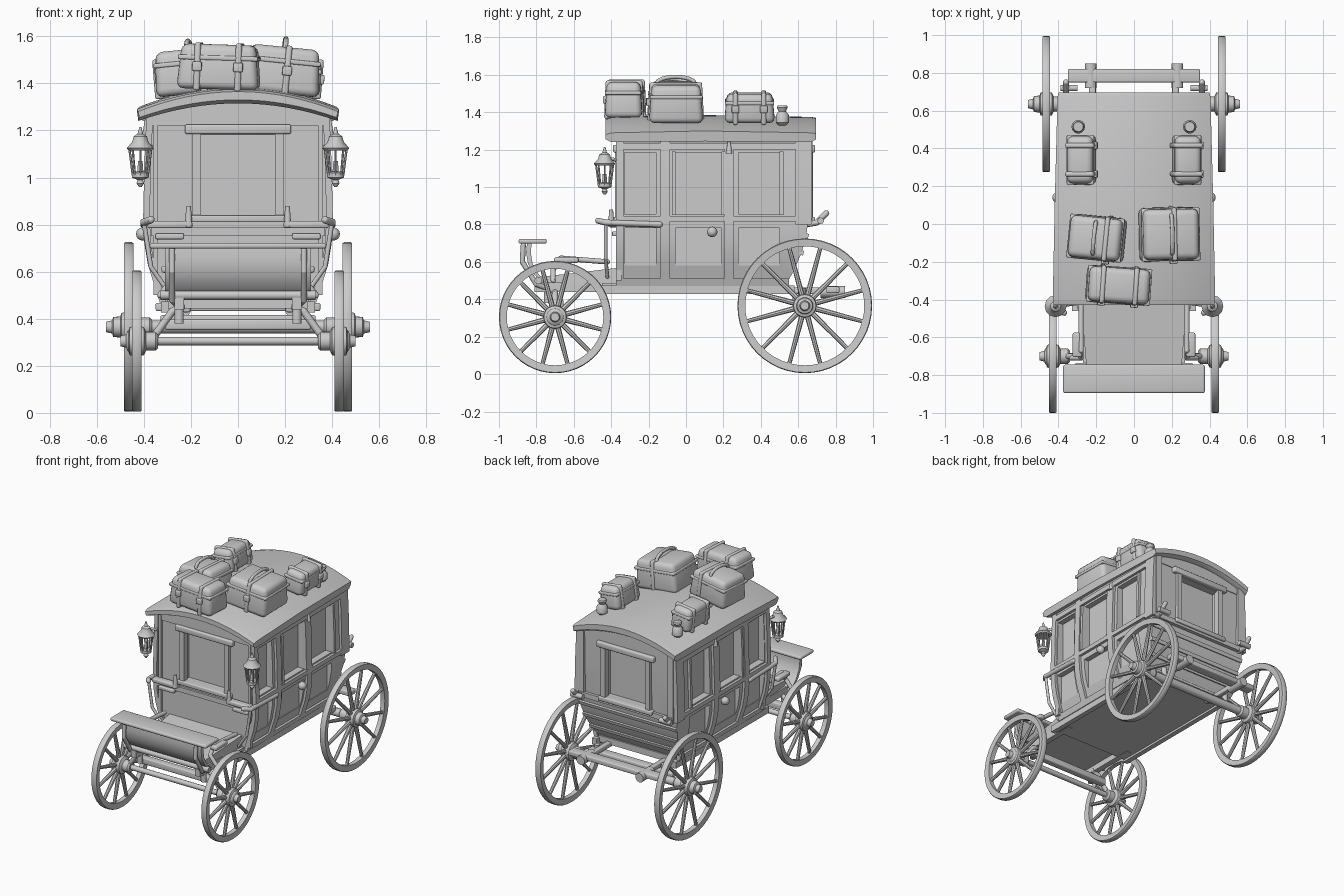
import bpy, bmesh, math
from mathutils import Vector, Matrix, Euler

if "Cube" in bpy.data.objects:
    bpy.data.objects.remove(bpy.data.objects["Cube"], do_unlink=True)

grey = bpy.data.materials.new("plain grey")
grey.use_nodes = True
grey.diffuse_color = (0.6, 0.6, 0.6, 1)
grey.node_tree.nodes["Principled BSDF"].inputs["Base Color"].default_value = (0.6, 0.6, 0.6, 1)
SIDES = ((1, "left"), (-1, "right"))


def finish(name, bm, smooth=True):
    bmesh.ops.recalc_face_normals(bm, faces=bm.faces)
    me = bpy.data.meshes.new(name)
    bm.to_mesh(me)
    bm.free()
    me.materials.append(grey)
    ob = bpy.data.objects.new(name, me)
    bpy.context.collection.objects.link(ob)
    if smooth:
        bpy.ops.object.select_all(action='DESELECT')
        ob.select_set(True)
        bpy.context.view_layer.objects.active = ob
        bpy.ops.object.shade_smooth_by_angle(angle=math.radians(40))
    return ob


def add_box(bm, c, size, rot=(0, 0, 0), bevel=0.0, taper=1.0):
    part = bmesh.new()
    bmesh.ops.create_cube(part, size=1)
    for v in part.verts:
        k = taper if v.co.z > 0 else 1
        v.co = Vector((v.co.x * size[0] * k, v.co.y * size[1] * k, v.co.z * size[2]))
    if bevel:
        bmesh.ops.bevel(part, geom=part.edges[:], offset=bevel, segments=3, profile=0.5, affect='EDGES')
    part.transform(Matrix.Translation(c) @ Euler(rot).to_matrix().to_4x4())
    merge(bm, part)


def merge(bm, part):
    me = bpy.data.meshes.new("scratch")
    part.to_mesh(me)
    part.free()
    bm.from_mesh(me)
    bpy.data.meshes.remove(me)


def add_rod(bm, a, b, r1, r2=None, seg=10):
    a, b = Vector(a), Vector(b)
    d = b - a
    m = Matrix.Translation((a + b) / 2) @ d.to_track_quat('Z', 'Y').to_matrix().to_4x4()
    bmesh.ops.create_cone(bm, cap_ends=True, segments=seg, radius1=r1, radius2=r2 or r1, depth=d.length, matrix=m)


def add_path(bm, pts, r):
    for a, b in zip(pts, pts[1:]):
        add_rod(bm, a, b, r)
    for p in pts:
        bmesh.ops.create_icosphere(bm, subdivisions=2, radius=r, matrix=Matrix.Translation(p))


def add_lathe(bm, prof, m, seg=20, closed=False):
    """Spin (radius, height) points about local z."""
    rings = [[bm.verts.new(m @ Vector((r * math.cos(t), r * math.sin(t), h)))
              for t in (2 * math.pi * i / seg for i in range(seg))] for r, h in prof]
    pairs = list(zip(rings, rings[1:])) + ([(rings[-1], rings[0])] if closed else [])
    for p, q in pairs:
        for i in range(seg):
            j = (i + 1) % seg
            bm.faces.new((p[i], p[j], q[j], q[i]))
    if not closed:
        bm.faces.new(rings[0])
        bm.faces.new(rings[-1])


def box(name, c, size, **kw):
    bm = bmesh.new()
    add_box(bm, c, size, **kw)
    return finish(name, bm)


# Body section by height: (z, half width, back y)
LEVELS = [(0.47, 0.315, 0.53), (0.55, 0.34, 0.575), (0.63, 0.365, 0.61), (0.72, 0.38, 0.64),
          (0.83, 0.385, 0.655), (1.05, 0.38, 0.66), (1.29, 0.37, 0.66)]
FRONT = -0.36


def section(z):
    for a, b in zip(LEVELS, LEVELS[1:]):
        if z <= b[0]:
            t = (z - a[0]) / (b[0] - a[0])
            return a[1] + t * (b[1] - a[1]), a[2] + t * (b[2] - a[2])
    return LEVELS[-1][1:]


def loft(bm, rings):
    rings = [[bm.verts.new(p) for p in r] for r in rings]
    for p, q in zip(rings, rings[1:]):
        for i in range(len(p)):
            j = (i + 1) % len(p)
            bm.faces.new((p[i], p[j], q[j], q[i]))
    bm.faces.new(rings[0])
    bm.faces.new(rings[-1])


# Cabin body with recessed windows and panels
bm = bmesh.new()
loft(bm, [[(-w, FRONT, z), (w, FRONT, z), (w, y, z), (-w, y, z)] for z, w, y in LEVELS])
body = finish("cabin_body", bm)
WINDOWS = [(-0.33, -0.16), (-0.055, 0.19), (0.28, 0.5)]
cut = bmesh.new()
for s, _ in SIDES:
    for y0, y1 in WINDOWS:
        add_box(cut, (s * 0.385, (y0 + y1) / 2, 1.02), (0.10, y1 - y0, 0.33))
        add_box(cut, (s * 0.385, (y0 + y1) / 2, 0.68), (0.08, y1 - y0, 0.2))
for y in (FRONT, 0.66):
    add_box(cut, (0, y, 1.01), (0.33, 0.10, 0.34))
cutter = finish("window_cutter", cut, False)
cutter.hide_render = True
mod = body.modifiers.new("windows", 'BOOLEAN')
mod.operation, mod.object, mod.solver = 'DIFFERENCE', cutter, 'EXACT'
bpy.context.view_layer.objects.active = body
bpy.ops.object.modifier_apply(modifier=mod.name)
bpy.data.objects.remove(cutter, do_unlink=True)

# Side posts and belts that follow the curved walls
for s, side in SIDES:
    bm = bmesh.new()
    for y0, y1, z0, z1 in [(-0.375, -0.335, 0.47, 1.28), (-0.135, -0.085, 0.47, 1.28), (0.205, 0.255, 0.47, 1.2),
                           (0.585, 0.67, 0.8, 1.28), (-0.36, 0.665, 1.2, 1.235), (-0.36, 0.665, 0.815, 0.845),
                           (-0.36, 0.55, 0.47, 0.51), (-0.075, -0.055, 0.85, 1.19), (0.19, 0.205, 0.85, 1.19),
                           (0.5, 0.52, 0.85, 1.19)]:
        zs = [z0] + [l[0] for l in LEVELS if z0 < l[0] < z1] + [z1]
        loft(bm, [[(s * (section(z)[0] + d), y, z) for d, y in
                   ((-0.01, y0), (0.018, y0), (0.018, y1), (-0.01, y1))] for z in zs])
    add_rod(bm, (s * 0.39, 0.23, 1.18), (s * 0.39, 0.23, 1.25), 0.018, 0.005)
    bmesh.ops.create_uvsphere(bm, u_segments=12, v_segments=8, radius=0.028,
                              matrix=Matrix.Translation((s * 0.405, 0.14, 0.76)))
    finish(side + "_wall_trim", bm)

# Front and back wall trim
for name, y, zlow in (("front", FRONT, 0.5), ("back", 0.66, 0.83)):
    bm = bmesh.new()
    for s, _ in SIDES:
        add_box(bm, (s * 0.175, y, 1.01), (0.035, 0.04, 0.37))
        add_box(bm, (s * 0.35, y, (zlow + 1.28) / 2), (0.045 if zlow > 0.6 else 0.02, 0.03, 1.28 - zlow))
    add_box(bm, (0, y, 1.205), (0.45, 0.06, 0.04), bevel=0.008)
    add_box(bm, (0, y, 0.825), (0.42, 0.06, 0.03), bevel=0.006)
    add_box(bm, (0, y, 0.77 if zlow < 0.6 else 0.81), (0.74, 0.03, 0.035))
    finish(name + "_wall_trim", bm)
bm = bmesh.new()
for z in (0.56, 0.65, 0.74):
    w, y = section(z)
    add_box(bm, (0, y, z), (2 * w, 0.025, 0.025), rot=(-0.3, 0, 0))
finish("back_slope_battens", bm)

# Arched roof, flaring outwards towards the top
bm = bmesh.new()
arch = [(i / 8 - 1) for i in range(17)]


def roof_ring(y, w, top, low):
    return ([(w * t, y, top - 0.085 * t * t) for t in arch] +
            [(w * t * 0.985, y, low - 0.075 * t * t) for t in reversed(arch)])


loft(bm, [roof_ring(-0.43, 0.425, 1.365, 1.33), roof_ring(-0.40, 0.43, 1.375, 1.315),
          roof_ring(0.1, 0.42, 1.385, 1.32), roof_ring(0.67, 0.405, 1.375, 1.315), roof_ring(0.695, 0.40, 1.37, 1.33)])
loft(bm, [[(0.385 * t, y, 1.335 - 0.07 * t * t) for t in arch] + [(0.37, y, 1.22), (-0.37, y, 1.22)]
          for y in (-0.37, 0.665)])
finish("arched_roof", bm)

# Chassis, driver's deck and curved dashboard
bm = bmesh.new()
add_box(bm, (0, 0.05, 0.465), (0.6, 1.0, 0.045))
for s, _ in SIDES:
    add_box(bm, (s * 0.31, 0.06, 0.45), (0.035, 1.04, 0.045))
    add_box(bm, (s * 0.25, -0.58, 0.465), (0.04, 0.46, 0.05))
    add_box(bm, (s * 0.22, 0.66, 0.445), (0.035, 0.36, 0.035), bevel=0.008)
add_box(bm, (0, 0.785, 0.45), (0.70, 0.07, 0.035), bevel=0.008)
finish("chassis_frame", bm)
bm = bmesh.new()
loft(bm, [[(s * w, y, z) for s, z in ((-1, 0.48), (1, 0.48), (1, t), (-1, t))]
          for y, w, t in ((-0.78, 0.25, 0.52), (-0.6, 0.265, 0.54), (-0.35, 0.285, 0.57))])
finish("driver_deck", bm)
bm = bmesh.new()
loft(bm, [[(-0.31, y, z), (0.31, y, z), (0.31, y + 0.025, z), (-0.31, y + 0.025, z)]
          for y, z in ((-0.76, 0.49), (-0.81, 0.53), (-0.845, 0.59), (-0.855, 0.65), (-0.85, 0.70))])
add_box(bm, (0, -0.82, 0.71), (0.75, 0.15, 0.025), bevel=0.01)
add_rod(bm, (-0.33, -0.79, 0.50), (0.33, -0.79, 0.50), 0.02)
for s, _ in SIDES:
    add_path(bm, [(s * 0.28, -0.87, 0.69), (s * 0.28, -0.875, 0.6), (s * 0.28, -0.8, 0.48), (s * 0.25, -0.72, 0.45)], 0.014)
finish("dashboard_and_rail", bm)

# Side rails, foot plates and lamp arms
for s, side in SIDES:
    bm = bmesh.new()
    add_path(bm, [(s * 0.28, -0.42, 0.6), (s * 0.28, -0.67, 0.62), (s * 0.28, -0.71, 0.56), (s * 0.33, -0.71, 0.5)], 0.014)
    add_box(bm, (s * 0.30, -0.64, 0.61), (0.05, 0.13, 0.03), bevel=0.01)
    add_path(bm, [(s * 0.40, -0.14, 0.8), (s * 0.40, -0.43, 0.81), (s * 0.37, -0.47, 0.82)], 0.016)
    add_path(bm, [(s * 0.40, -0.43, 0.81), (s * 0.37, -0.43, 0.62), (s * 0.30, -0.42, 0.52)], 0.01)
    add_box(bm, (s * 0.29, -0.39, 0.80), (0.19, 0.05, 0.03), bevel=0.008)
    add_box(bm, (s * 0.29, -0.375, 0.75), (0.12, 0.04, 0.025), bevel=0.006)
    add_rod(bm, (s * 0.21, -0.40, 0.79), (s * 0.21, -0.40, 0.88), 0.018, 0.01)
    add_path(bm, [(s * 0.35, 0.64, 0.80), (s * 0.36, 0.70, 0.81), (s * 0.36, 0.75, 0.86)], 0.016)
    add_rod(bm, (s * 0.30, 0.72, 0.82), (s * 0.39, 0.72, 0.82), 0.018)
    add_rod(bm, (s * 0.23, 0.72, 0.44), (s * 0.23, 0.85, 0.44), 0.032)
    finish(side + "_rails_and_arms", bm)

    # Hanging lantern: base, cage bars, flared cap and finial
    bm = bmesh.new()
    m = Matrix.Translation((s * 0.415, -0.435, 0))
    add_lathe(bm, [(0.006, 0.96), (0.016, 0.975), (0.012, 0.99), (0.036, 1.0), (0.036, 1.02), (0.025, 1.025)], m, 12)
    add_lathe(bm, [(0.05, 1.115), (0.058, 1.125), (0.035, 1.15), (0.028, 1.175), (0.012, 1.185), (0.004, 1.215)], m, 12)
    add_rod(bm, m @ Vector((0, 0, 1.02)), m @ Vector((0, 0, 1.07)), 0.014, 0.01)
    for i in range(8):
        c, n = math.cos(i * math.pi / 4), math.sin(i * math.pi / 4)
        add_rod(bm, m @ Vector((0.032 * c, 0.032 * n, 1.01)), m @ Vector((0.046 * c, 0.046 * n, 1.12)), 0.005, seg=6)
    add_path(bm, [(s * 0.415, -0.435, 1.14), (s * 0.40, -0.39, 1.15), (s * 0.365, -0.35, 1.13)], 0.009)
    finish(side + "_lantern", bm)


# Spoked wheels
def wheel(name, s, x, y, r, hub_in, hub_out):
    bm = bmesh.new()
    m = Matrix.Translation((s * x, y, r + 0.005)) @ Matrix.Rotation(s * math.pi / 2, 4, 'Y')
    add_lathe(bm, [(r - 0.042, -0.016), (r - 0.004, -0.02), (r, -0.014), (r, 0.014), (r - 0.004, 0.02),
                   (r - 0.042, 0.016)], m, 48, closed=True)
    add_lathe(bm, [(0.03, -hub_in), (0.04, -hub_in + 0.01), (0.04, -0.04), (0.06, -0.03), (0.064, 0.0), (0.06, 0.03),
                   (0.045, 0.035), (0.042, hub_out - 0.03), (0.028, hub_out - 0.025), (0.022, hub_out)], m, 20)
    for i in range(12):
        t = math.pi * (i + 0.5) / 6
        d = Vector((math.cos(t), math.sin(t), 0))
        add_rod(bm, m @ (d * 0.05), m @ (d * (r - 0.035)), 0.015, 0.011, 8)
    finish(name, bm)


for s, side in SIDES:
    wheel("front_" + side + "_wheel", s, 0.43, -0.70, 0.30, 0.09, 0.07)
    wheel("rear_" + side + "_wheel", s, 0.465, 0.635, 0.36, 0.10, 0.095)

# Axles and braces
bm = bmesh.new()
add_rod(bm, (-0.4, -0.70, 0.305), (0.4, -0.70, 0.305), 0.018)
add_box(bm, (0, -0.68, 0.375), (0.62, 0.05, 0.045), bevel=0.008)
add_rod(bm, (-0.42, 0.635, 0.365), (0.42, 0.635, 0.365), 0.028)
add_box(bm, (0, 0.60, 0.395), (0.66, 0.06, 0.04), bevel=0.008)
for s, _ in SIDES:
    add_path(bm, [(s * 0.24, -0.70, 0.45), (s * 0.28, -0.70, 0.43), (s * 0.36, -0.70, 0.32)], 0.016)
    add_rod(bm, (s * 0.25, -0.74, 0.38), (s * 0.25, -0.74, 0.46), 0.02)
    add_rod(bm, (s * 0.26, 0.62, 0.37), (s * 0.26, 0.62, 0.46), 0.02)
finish("axles_and_braces", bm)


# Strapped roof luggage
def bag(name, c, size, rot, straps, handle=False):
    w, d, h = size
    bm = bmesh.new()
    add_box(bm, (0, 0, 0), size, bevel=0.03, taper=0.9)
    add_box(bm, (0, 0, h * 0.2), (w * 0.97, d * 0.97, 0.02), bevel=0.006)
    for k in straps:
        add_box(bm, (k * w, 0, 0), (0.028, d + 0.014, h + 0.014), bevel=0.01, taper=0.92)
        add_box(bm, (k * w, -d / 2, 0), (0.04, 0.025, 0.04), bevel=0.006)
    if handle:
        add_path(bm, [(0, d * 0.35 * math.cos(t), h / 2 + 0.035 * math.sin(t))
                      for t in (math.pi * i / 8 for i in range(9))], 0.011)
    bm.transform(Matrix.Translation(c) @ Euler(rot).to_matrix().to_4x4())
    finish(name, bm)


bag("front_bag", (-0.08, -0.325, 1.47), (0.35, 0.2, 0.19), (0, 0.03, -0.07), (-0.25, 0.25))
bag("middle_right_bag", (-0.2, -0.075, 1.45), (0.3, 0.24, 0.19), (0, -0.1, -0.1), (0.2,), True)
bag("middle_left_bag", (0.19, -0.055, 1.455), (0.32, 0.29, 0.2), (0, 0.1, 0.02), (0.05,), True)
for s, side in SIDES:
    bag("rear_" + side + "_bag", (s * 0.28, 0.34, 1.425), (0.27, 0.15, 0.155),
        (s * 0.12, 0, math.pi / 2), (-0.28, 0.28))
    bm = bmesh.new()
    add_lathe(bm, [(0.02, 1.33), (0.036, 1.345), (0.036, 1.385), (0.02, 1.405), (0.03, 1.425), (0.026, 1.435)],
              Matrix.Translation((s * 0.295, 0.515, 0)), 14)
    finish(side + "_jar", bm)
